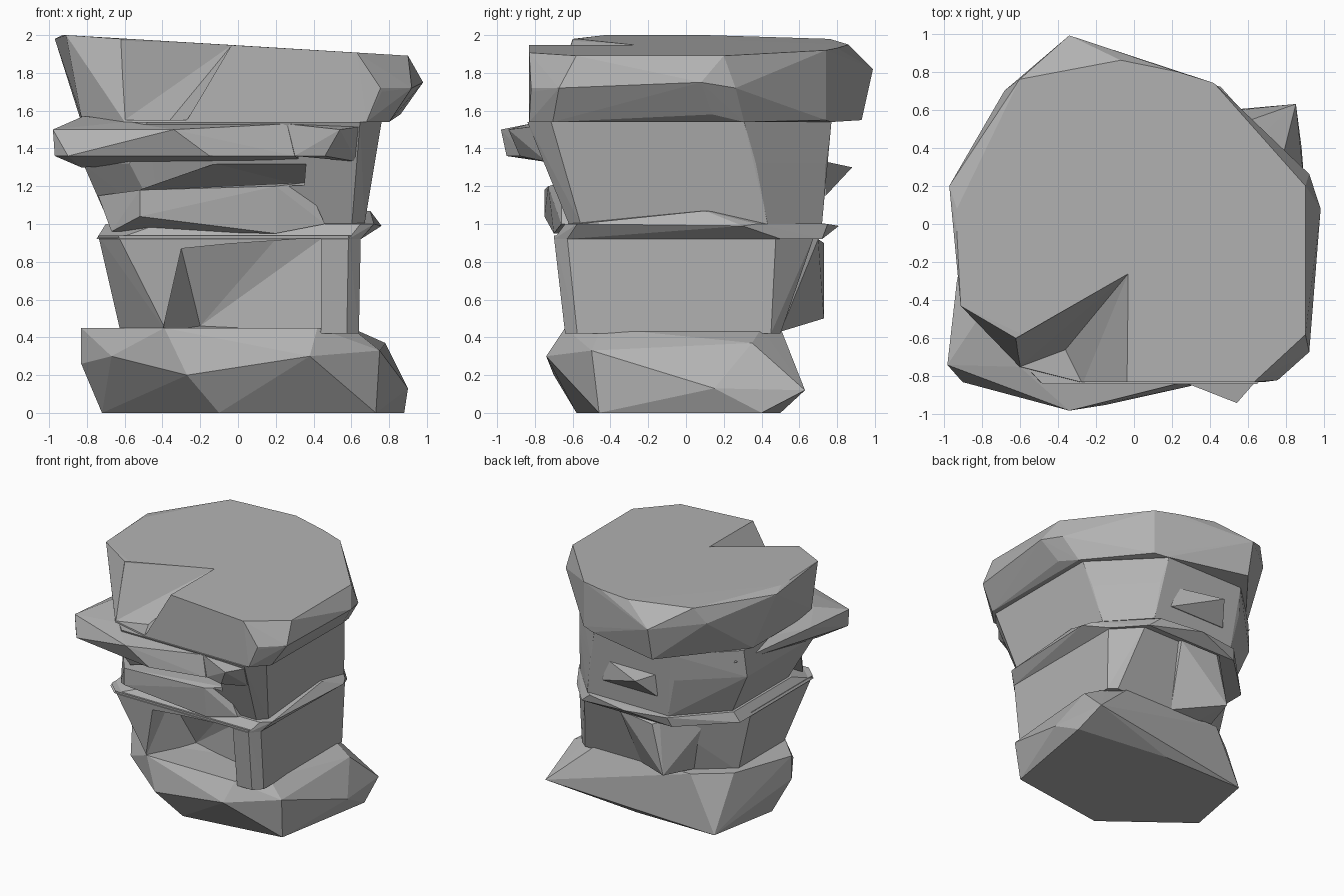
import bpy
import bmesh

cube = bpy.data.objects.get("Cube")
if cube:
    bpy.data.objects.remove(cube, do_unlink=True)

stone = bpy.data.materials.new("grey stone")
stone.use_nodes = True
stone.diffuse_color = (0.45, 0.45, 0.45, 1)
stone.node_tree.nodes["Principled BSDF"].inputs["Base Color"].default_value = stone.diffuse_color


def ring(height, right, left, front, back, tilt=0, front_right=.4,
         front_left=.3, back_left=.4, back_right=.5):
    """Level outline: a box reaching the given distances, its corners cut off.

    Each corner value is the share of the reach that is cut away, and a
    positive tilt lowers the outline towards the left side.
    """
    corners = (
        (-right, -front, front_right), (left, -front, front_left),
        (left, back, back_left), (-right, back, back_right))
    points = []
    for x, y, cut in corners:
        points += [(x * (1 - cut), y), (x, y * (1 - cut))]
    return [(x, y, height - tilt * x) for x, y in points]


def chunk(name, *groups):
    """Faceted boulder: the convex hull around outlines and single spurs."""
    bm = bmesh.new()
    for group in groups:
        for corner in group:
            bm.verts.new(corner)
    hull = bmesh.ops.convex_hull(bm, input=bm.verts[:])
    unused = [v for v in hull["geom_interior"] + hull["geom_unused"]
              if isinstance(v, bmesh.types.BMVert)]
    bmesh.ops.delete(bm, geom=list(set(unused)), context="VERTS")
    bmesh.ops.recalc_face_normals(bm, faces=bm.faces[:])
    mesh = bpy.data.meshes.new(name)
    bm.to_mesh(mesh)
    bm.free()
    mesh.materials.append(stone)
    obj = bpy.data.objects.new(name, mesh)
    bpy.context.collection.objects.link(obj)
    return obj


def pushed(points, distance):
    """The same points moved forward, to carry a cutter out of the stone."""
    return [(x, y - distance, z) for x, y, z in points]


def carve(target, name, *groups):
    """Cut a wedge out of a boulder and discard the cutter."""
    cutter = chunk(name, *groups)
    cutter.hide_render = True
    modifier = target.modifiers.new(name, "BOOLEAN")
    modifier.operation = "DIFFERENCE"
    modifier.solver = "EXACT"
    modifier.object = cutter
    bpy.context.view_layer.update()
    graph = bpy.context.evaluated_depsgraph_get()
    result = bpy.data.meshes.new_from_object(target.evaluated_get(graph))
    target.modifiers.clear()
    target.data = result
    bpy.data.objects.remove(cutter, do_unlink=True)


# Wide foot resting on the ground, with spurs to all sides
footprint = [(-.72, -.1, 0), (-.1, -.58, 0), (.73, -.46, 0), (.88, .4, 0),
             (.1, .5, 0), (-.61, .5, 0)]
spurs = [(.38, -.74, .3), (-.27, -.7, .2), (-.67, -.45, .3), (-.83, -.2, .26),
         (-.83, -.2, .45), (.75, -.5, .33), (.9, .15, .13), (.85, .63, .12),
         (.78, .35, .37)]
chunk(
    "base_slab", footprint, spurs,
    ring(height=.45, right=.65, left=.6, front=.64, back=.5, back_left=.2,
         back_right=.4))

# Narrow lower block with a hollow in its front
lower_block = chunk(
    "lower_block",
    ring(height=.42, right=.62, left=.64, front=.64, back=.5,
         front_left=.1, back_left=.1, back_right=.6),
    ring(height=.94, right=.74, left=.65, front=.7, back=.68,
         front_right=.14, front_left=.1, back_left=.3, back_right=.7))
hollow = [(-.2, -.26, .46), (-.3, -.45, .87), (.44, -.4, .43), (.44, -.4, .92),
          (.2, -.4, .92)]
mouth = [(-.4, -.64, .43), (-.3, -.7, .87), (.44, -.7, .43), (.44, -.7, .92)]
carve(lower_block, "front_hollow_cutter", hollow, mouth, pushed(mouth, .3))
chunk(
    "back_post",
    ring(height=.43, right=.4, left=.1, front=0, back=.5),
    ring(height=.92, right=.5, left=.2, front=0, back=.7),
    [(-.3, .73, .5), (-.2, .73, .9)])

# Thin shelf stepping out above the lower block
chunk(
    "lower_shelf",
    ring(height=.92, right=.75, left=.65, front=.7, back=.72,
         front_right=.14, front_left=.1, back_left=.3),
    ring(height=1, right=.7, left=.72, front=.64, back=.75,
         front_left=.1, back_left=.5, back_right=.5),
    [(.76, .3, .99), (0, .81, .99), (.7, .1, 1.07)])
lip = [(-.52, -.75, 1.04), (-.52, -.75, 1.18), (.2, -.73, 1.2),
       (.2, -.7, .95), (.46, -.66, 1), (.36, -.66, 1.22)]
chunk("front_lip", lip, pushed(lip, -.3),
      [(-.67, -.58, .96), (-.74, -.45, 1.15)])

# Middle block, undercut at the front and bulging at the back
middle_block = chunk(
    "middle_block",
    ring(height=1, right=.68, left=.67, front=.62, back=.72,
         front_left=.1, back_left=.4, back_right=.5),
    ring(height=1.32, right=.82, left=.72, front=.74, back=.74,
         front_right=.3, front_left=.15, back_left=.5),
    ring(height=1.54, right=.8, left=.76, front=.84, back=.77,
         front_left=.15, back_left=.6))
slot = [(-.5, -.45, 1.18), (.35, -.35, 1.2)]
slot_mouth = [(-.52, -.7, 1.18), (-.12, -.76, 1.32), (.36, -.76, 1.32),
              (.35, -.7, 1.21)]
carve(middle_block, "front_undercut_cutter", slot, slot_mouth,
      pushed(slot_mouth, .4))
chunk(
    "back_bulge",
    ring(height=1.15, right=.5, left=.5, front=0, back=.74, back_left=.5),
    ring(height=1.33, right=.5, left=.5, front=0, back=.74, back_left=.6),
    [(-.15, .88, 1.3)])

# Brow ledge overhanging the front and right side
chunk(
    "brow_ledge",
    [(-.98, -.74, 1.5), (-.97, -.74, 1.36), (-.9, -.83, 1.36),
     (-.34, -.98, 1.5), (-.15, -.95, 1.36), (.26, -.83, 1.53),
     (.3, -.85, 1.36), (-.83, -.55, 1.3), (.36, -.6, 1.32),
     (-.93, -.3, 1.5), (-.76, .45, 1.45), (-.7, .3, 1.55),
     (-.82, -.5, 1.57), (-.6, -.75, 1.54)])
knob = [(.54, -.94, 1.5), (.46, -.88, 1.36), (.26, -.83, 1.53),
        (.3, -.84, 1.36), (.68, -.78, 1.52), (.63, -.74, 1.33)]
chunk("brow_knob", knob, pushed(knob, -.3))

# Heavy tilted cap with a wedge split out of the front
cap_slab = chunk(
    "cap_slab",
    ring(height=1.945, right=.93, left=.9, front=.83, back=.8, tilt=.06,
         front_right=.95, front_left=.3, back_left=.75, back_right=.9),
    ring(height=1.72, right=.88, left=.92, front=.82, back=.75,
         front_right=.9, front_left=.18, back_left=.65, back_right=.7),
    ring(height=1.54, right=.83, left=.8, front=.83, back=.77,
         front_right=.66, front_left=.15, back_left=.6, back_right=.6),
    [(-.34, .99, 1.82), (-.34, .93, 1.55), (.98, .08, 1.75), (.86, .14, 1.58),
     (-.6, .76, 1.98), (-.07, .86, 1.95), (.42, .74, 1.92), (.42, .74, 1.55),
     (-.68, .7, 1.85), (-.97, .2, 1.98)],
    [(-.91, -.43, 2), (-.62, -.6, 1.98), (.85, -.63, 1.88), (.76, -.81, 1.7),
     (-.6, -.75, 1.54), (-.83, -.46, 1.57)])
split = [(-.03, -.26, 1.95), (-.62, -.6, 1.97), (-.3, -.57, 1.78),
         (-.36, -.66, 1.55), (-.6, -.75, 1.55)]
split_mouth = [(-.27, -.84, 1.55), (-.04, -.84, 1.94), (-.6, -.84, 1.55),
               (-.62, -.84, 2.1), (-.04, -.84, 2.1)]
split_top = [(-.03, -.26, 2.1), (-.62, -.6, 2.1)]
carve(cap_slab, "cap_split_cutter", split, split_top, split_mouth,
      pushed(split_mouth, .3))
